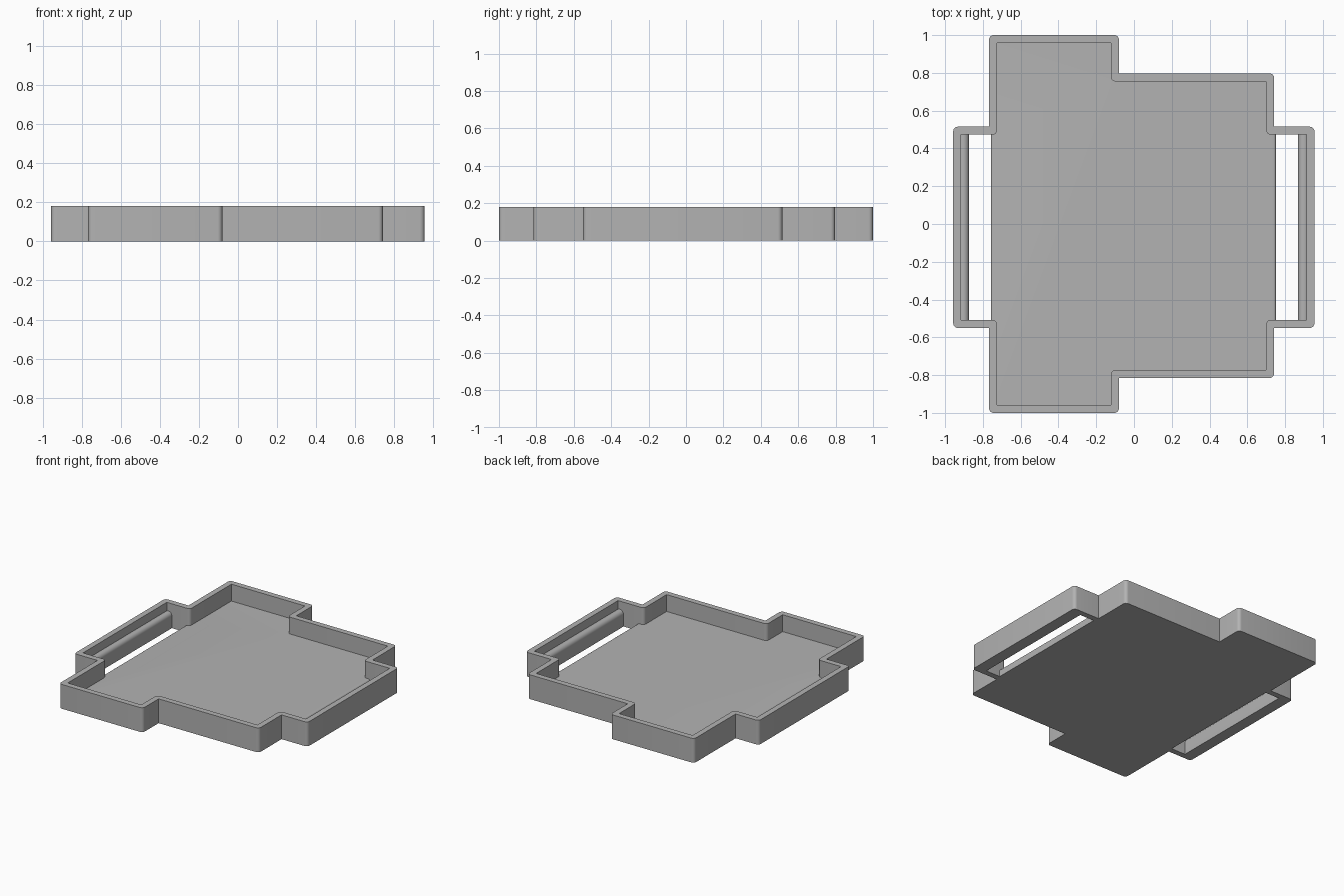
import bpy, bmesh, math
from mathutils import Vector

cube = bpy.data.objects.get("Cube")
if cube:
    bpy.data.objects.remove(cube)

HEIGHT, WALL, ROUND, FLOOR = 0.18, 0.042, 0.024, 0.055

# Plain grey plastic
grey = bpy.data.materials.new("plain_grey")
grey.diffuse_color = (0.45, 0.45, 0.45, 1)
grey.use_nodes = True
grey.node_tree.nodes["Principled BSDF"].inputs["Base Color"].default_value = (0.45, 0.45, 0.45, 1)


def add_object(name, mesh):
    obj = bpy.data.objects.new(name, mesh)
    bpy.context.collection.objects.link(obj)
    mesh.materials.clear()
    mesh.materials.append(grey)
    bpy.ops.object.select_all(action='DESELECT')
    obj.select_set(True)
    bpy.context.view_layer.objects.active = obj
    bpy.ops.object.shade_smooth_by_angle(angle=math.radians(35))
    return obj


def corner_loop(points, inset, round_convex):
    """Inset a counter-clockwise outline and round its convex or reflex corners."""
    loop = []
    for i, p in enumerate(points):
        a = (Vector(p) - Vector(points[i - 1])).normalized()
        b = (Vector(points[(i + 1) % len(points)]) - Vector(p)).normalized()
        convex = a.cross(b) > 0
        normals = Vector((-a.y, a.x)) + Vector((-b.y, b.x))
        c = Vector(p) + normals * inset
        if convex != round_convex:
            loop.append(c)
            continue
        centre = c + (b - a) * ROUND
        for k in range(7):
            t = k / 6 * math.pi / 2
            loop.append(centre + (a * math.sin(t) - b * math.cos(t)) * ROUND)
    return loop


def prism(name, points, top):
    """Upright solid with a flat outline."""
    bm = bmesh.new()
    face = bm.faces.new([bm.verts.new((x, y, 0)) for x, y in points])
    result = bmesh.ops.extrude_face_region(bm, geom=[face])
    bmesh.ops.translate(bm, vec=(0, 0, top),
                        verts=[v for v in result["geom"] if isinstance(v, bmesh.types.BMVert)])
    bmesh.ops.recalc_face_normals(bm, faces=bm.faces)
    return bm


def finish(name, bm):
    mesh = bpy.data.meshes.new(name)
    bm.to_mesh(mesh)
    bm.free()
    return add_object(name, mesh)


# Rim wall following the stepped outline with two side ears
L, R, STEP = -0.767, 0.742, -0.08
EL, ER = -0.957, 0.955
F, B = -0.55, 0.515
outline = [(L, -1), (STEP, -1), (STEP, -0.815), (R, -0.815), (R, F), (ER, F),
           (ER, B), (R, B), (R, 0.797), (STEP, 0.797), (STEP, 1), (L, 1),
           (L, B), (EL, B), (EL, F), (L, F)]
curve = bpy.data.curves.new("rim_profile", 'CURVE')
curve.dimensions = '2D'
curve.fill_mode = 'BOTH'
curve.extrude = HEIGHT / 2
for inset, convex in ((0, True), (WALL, False)):
    loop = corner_loop(outline, inset, convex)
    spline = curve.splines.new('POLY')
    spline.points.add(len(loop) - 1)
    for point, co in zip(spline.points, loop):
        point.co = (co.x, co.y, 0, 1)
    spline.use_cyclic_u = True
helper = bpy.data.objects.new("rim_profile", curve)
bpy.context.collection.objects.link(helper)
bpy.context.view_layer.update()
rim_mesh = bpy.data.meshes.new_from_object(
    helper.evaluated_get(bpy.context.evaluated_depsgraph_get()))
bpy.data.objects.remove(helper)
bm = bmesh.new()
bm.from_mesh(rim_mesh)
bmesh.ops.translate(bm, verts=bm.verts, vec=(0, 0, HEIGHT / 2))
bmesh.ops.remove_doubles(bm, verts=bm.verts, dist=0.0001)
bmesh.ops.recalc_face_normals(bm, faces=bm.faces)
finish("rim_wall", bm)

# Floor plate, with rounded lips facing the side slots
e = WALL / 2
fl, fr, s = L + e, R - e, STEP - e
lip_l, lip_r, lip_f, lip_b = -0.757, 0.751, F + e, B - e
floor = [(fl, -1 + e), (s, -1 + e), (s, -0.815 + e), (fr, -0.815 + e),
         (fr, lip_f), (lip_r, lip_f), (lip_r, lip_b), (fr, lip_b),
         (fr, 0.797 - e), (s, 0.797 - e), (s, 1 - e), (fl, 1 - e),
         (fl, lip_b), (lip_l, lip_b), (lip_l, lip_f), (fl, lip_f)]
bm = prism("floor", floor, FLOOR)
lips = [ed for ed in bm.edges
        if all(v.co.z > 0.01 and (v.co.x < lip_l + 0.001 or v.co.x > lip_r - 0.001)
               for v in ed.verts)]
bmesh.ops.bevel(bm, geom=lips, offset=0.012, segments=4, profile=0.5,
                affect='EDGES', clamp_overlap=False)
finish("floor", bm)

# Round-topped bars along the inside of each ear
for name, x0, x1 in (("right_bar", EL + 0.024, -0.873), ("left_bar", 0.868, ER - 0.024)):
    bm = bmesh.new()
    radius, mid = (x1 - x0) / 2, (x0 + x1) / 2
    section = [(x0, 0), (x1, 0)]
    section += [(mid + radius * math.cos(k * math.pi / 12),
                 0.12 - radius + radius * math.sin(k * math.pi / 12)) for k in range(13)]
    rings = [[bm.verts.new((x, y, z)) for x, z in section] for y in (lip_f, lip_b)]
    for ring in rings:
        bm.faces.new(ring)
    for i in range(len(section)):
        bm.faces.new((rings[0][i - 1], rings[0][i], rings[1][i], rings[1][i - 1]))
    bmesh.ops.recalc_face_normals(bm, faces=bm.faces)
    finish(name, bm)
